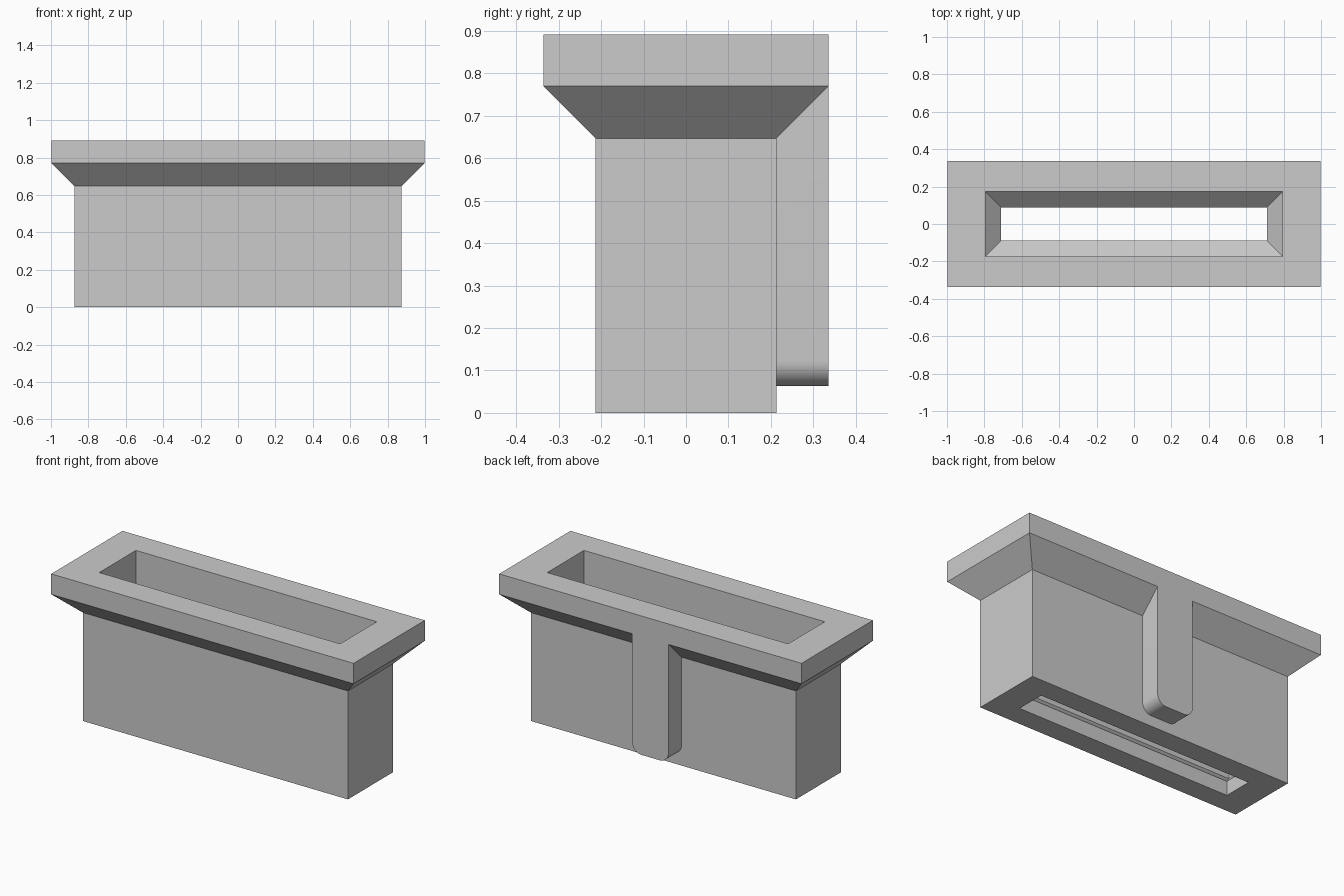
import bpy, bmesh, math

cube = bpy.data.objects.get("Cube")
if cube:
    bpy.data.objects.remove(cube)

mat = bpy.data.materials.new("plain grey")
mat.use_nodes = True
GREY = (0.6, 0.6, 0.6, 1)
mat.diffuse_color = GREY
mat.node_tree.nodes["Principled BSDF"].inputs["Base Color"].default_value = GREY


def add_object(name, bm):
    bmesh.ops.recalc_face_normals(bm, faces=bm.faces)
    mesh = bpy.data.meshes.new(name)
    bm.to_mesh(mesh)
    bm.free()
    mesh.materials.append(mat)
    obj = bpy.data.objects.new(name, mesh)
    bpy.context.collection.objects.link(obj)
    return obj


# Hollow box: rectangular rings (half x, half y, z) up the outside, down the inside
HALF_X, HALF_Y, FLARE = 0.875, 0.213, 0.123
rings = [
    (HALF_X, HALF_Y, 0),
    (HALF_X, HALF_Y, 0.647),
    (HALF_X + FLARE, HALF_Y + FLARE, 0.77),
    (HALF_X + FLARE, HALF_Y + FLARE, 0.892),
    (0.795, 0.173, 0.892),
    (0.795, 0.173, 0.17),
    (0.71, 0.088, 0.085),
    (0.71, 0.088, 0),
]
bm = bmesh.new()
loops = [[bm.verts.new((sx * x, sy * y, z))
          for sx, sy in ((-1, -1), (1, -1), (1, 1), (-1, 1))]
         for x, y, z in rings]
for i, low in enumerate(loops):
    high = loops[(i + 1) % len(loops)]
    for j in range(4):
        k = (j + 1) % 4
        bm.faces.new((low[j], low[k], high[k], high[j]))
body = add_object("flared_box", bm)

# Back tab: upright bar with rounded lower corners, flush with the rim
TAB_HALF, RADIUS, BOTTOM, TOP, STEPS = 0.12, 0.06, 0.063, 0.83, 10
outline = [(-TAB_HALF, TOP)]
for side, start in ((-1, math.pi), (1, 1.5 * math.pi)):
    for i in range(STEPS + 1):
        a = start + i / STEPS * math.pi / 2
        outline.append((side * (TAB_HALF - RADIUS) + RADIUS * math.cos(a),
                        BOTTOM + RADIUS + RADIUS * math.sin(a)))
outline.append((TAB_HALF, TOP))
bm = bmesh.new()
face = bm.faces.new([bm.verts.new((x, 0.193, z)) for x, z in outline])
out = bmesh.ops.extrude_face_region(bm, geom=[face])
for v in out["geom"]:
    if isinstance(v, bmesh.types.BMVert):
        v.co.y = HALF_Y + FLARE
tab = add_object("back_tab", bm)

# Join the tab to the box as one clean surface
mod = body.modifiers.new("join tab", "BOOLEAN")
mod.operation = "UNION"
mod.solver = "EXACT"
mod.object = tab
bpy.ops.object.select_all(action="DESELECT")
body.select_set(True)
bpy.context.view_layer.objects.active = body
bpy.ops.object.modifier_apply(modifier=mod.name)
bpy.data.objects.remove(tab)
bpy.ops.object.shade_smooth_by_angle(angle=math.radians(30))
